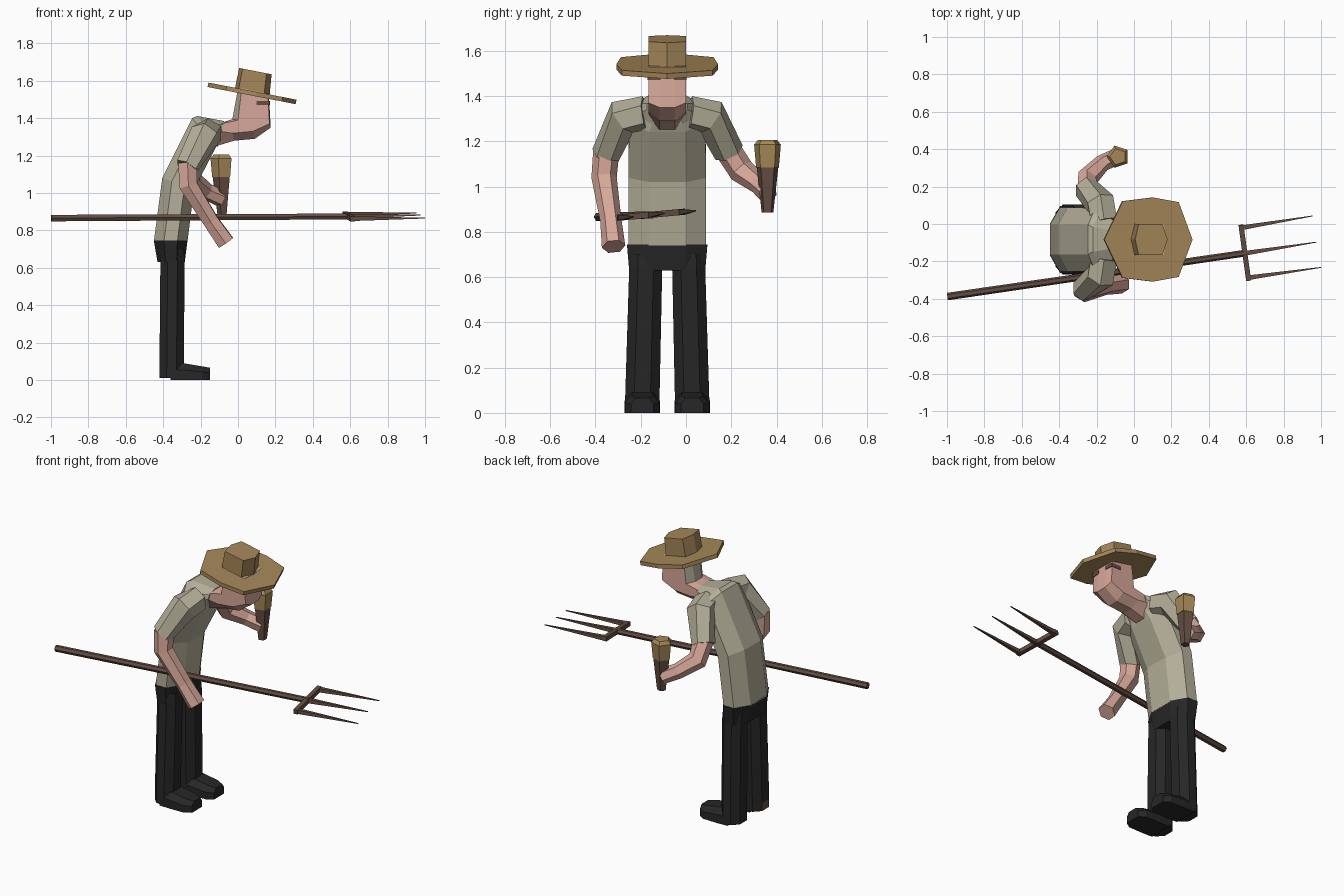
import bpy, bmesh, math
from mathutils import Vector, Matrix

if "Cube" in bpy.data.objects:
    bpy.data.objects.remove(bpy.data.objects["Cube"])


def material(name, r, g, b):
    m = bpy.data.materials.new(name)
    m.diffuse_color = (r, g, b, 1)
    m.use_nodes = True
    m.node_tree.nodes["Principled BSDF"].inputs["Base Color"].default_value = m.diffuse_color
    return m


SHIRT = material("shirt_grey", 0.46, 0.43, 0.32)
SKIN = material("skin_pink", 0.68, 0.39, 0.32)
STRAW = material("straw", 0.38, 0.245, 0.10)
WOOD = material("wood_brown", 0.125, 0.075, 0.055)
CLOTH = material("trouser_black", 0.02, 0.02, 0.02)
CY = -0.083  # body centre line


def loft(name, rings, mats, rule=None, matrix=None):
    """Skin a list of equal-length point rings and cap both ends."""
    bm = bmesh.new()
    vs = [[bm.verts.new(p) for p in ring] for ring in rings]
    n = len(vs[0])
    for a, b in zip(vs, vs[1:]):
        for i in range(n):
            j = (i + 1) % n
            bm.faces.new((a[i], a[j], b[j], b[i]))
    bm.faces.new(vs[0])
    bm.faces.new(vs[-1])
    bmesh.ops.recalc_face_normals(bm, faces=bm.faces)
    if matrix:
        bm.transform(matrix)
    bm.normal_update()
    if rule:
        for f in bm.faces:
            f.material_index = rule(f)
    me = bpy.data.meshes.new(name)
    bm.to_mesh(me)
    bm.free()
    for m in mats:
        me.materials.append(m)
    ob = bpy.data.objects.new(name, me)
    bpy.context.collection.objects.link(ob)
    return ob


def tube(name, path, mat, sides=6, ref=(1, 0, 0)):
    """Tube through (x, y, z, radius) points."""
    pts = [Vector(p[:3]) for p in path]
    rings = []
    for i, p in enumerate(pts):
        t = Vector((0, 0, 0))
        if i > 0:
            t += (p - pts[i - 1]).normalized()
        if i < len(pts) - 1:
            t += (pts[i + 1] - p).normalized()
        t.normalize()
        u = Vector(ref)
        u = (u - u.dot(t) * t).normalized()
        v = t.cross(u)
        angs = [2 * math.pi * (k + 0.5) / sides for k in range(sides)]
        rings.append([p + path[i][3] * (math.cos(a) * u + math.sin(a) * v) for a in angs])
    return loft(name, rings, [mat])


def slab(back, front, hw, cy=CY):
    """Eight-sided body section between a back and a front (x, z) point."""
    shape = [(0, -.47), (0, .47), (.3, 1), (.7, 1), (1, .47), (1, -.47), (.7, -1), (.3, -1)]
    return [(back[0] + s * (front[0] - back[0]), cy + w * hw,
             back[1] + s * (front[1] - back[1])) for s, w in shape]


# Torso, leaning forward
loft("shirt", [slab((-.45, .74), (-.27, .74), .172),
               slab((-.405, 1.08), (-.235, 1.02), .172),
               slab((-.245, 1.40), (-.12, 1.24), .168),
               slab((-.22, 1.412), (-.105, 1.275), .14),
               slab((-.075, 1.385), (-.09, 1.32), .09)], [SHIRT])

# Trousers and boots
loft("trouser_seat", [slab((-.43, .63), (-.285, .63), .168),
                      slab((-.45, .745), (-.27, .745), .178)], [CLOTH])
for side, label in ((-1, "right"), (1, "left")):
    y0, y1 = CY + side * .11, CY + side * .095
    heel = (lambda f: int(f.normal.x < -.9 and f.calc_center_median().z < .06)) if side < 0 else None
    loft(label + "_leg", [slab((-.42, .01), (-.29, .01), .076, y0),
                          slab((-.42, .06), (-.29, .06), .076, y0),
                          slab((-.415, .64), (-.285, .64), .073, y1),
                          slab((-.42, .70), (-.29, .70), .07, y1)], [CLOTH, WOOD], heel)
    sole = [(-.36, .075, .09), (-.29, .078, .09), (-.19, .076, .073), (-.15, .05, .066)]
    loft(label + "_boot", [[(x, y0 - w, 0), (x, y0 + w, 0), (x, y0 + w, h * .6),
                            (x, y0 + w * .6, h), (x, y0 - w * .6, h), (x, y0 - w, h * .6)]
                           for x, w, h in sole], [CLOTH])

# Head and neck: side profiles lofted across the width, hair at the back
outer = [(-.09, 1.37), (0, 1.39), (.02, 1.56), (.16, 1.53), (.168, 1.37),
         (.08, 1.33), (-.03, 1.32), (-.10, 1.33)]
inner = [(-.09, 1.375), (-.03, 1.395), (0, 1.56), (.165, 1.53), (.175, 1.35),
         (.09, 1.29), (-.02, 1.28), (-.12, 1.25)]
loft("head", [[(x, CY + y, z) for x, z in prof] for y, prof in
              ((-.083, outer), (-.035, inner), (.035, inner), (.083, outer))],
     [SKIN, SHIRT],
     lambda f: int(f.normal.x < -.5 and f.calc_center_median().z > 1.41))

# Neck opening
loft("neck_opening", [[(x, CY - .055, 1.335), (x, CY + .055, 1.335), (x - .02, CY, 1.25)]
                      for x in (-.15, -.088)], [SKIN])

# Eyes
for side, label in ((-1, "right"), (1, "left")):
    a, b = CY + side * .03, CY + side * .086
    loft(label + "_eye", [[(.10, a, z), (.171, a, z), (.168, b, z), (.10, b, z)]
                          for z in (1.47, 1.493)], [WOOD])

# Straw hat, tilted forward
tilt = Matrix.Translation((.075, CY, 1.533)) @ Matrix.Rotation(math.radians(11), 4, 'Y')
half = [(-.24, 0), (-.14, .205), (.025, .225), (.165, .2), (.24, 0)]
brim = half + [(x, -y) for x, y in half[3:0:-1]]
loft("hat_brim", [[(x, y, z) for x, y in brim] for z in (-.012, .012)], [STRAW], None, tilt)
crown = [(-.095, 0), (-.075, .083), (.065, .083), (.095, 0), (.065, -.083), (-.075, -.083)]
loft("hat_crown", [[(x * s + dx, y, z) for x, y in crown]
                   for z, s, dx in ((0, 1, 0), (.12, .93, -.005))], [STRAW], None, tilt)

# Right arm, hanging forward
tube("right_sleeve", [(-.16, -.18, 1.32, .08), (-.18, -.28, 1.305, .083),
                      (-.275, -.355, 1.14, .064)], SHIRT)
tube("right_forearm", [(-.27, -.352, 1.16, .058), (-.265, -.362, 1.04, .056),
                       (-.145, -.332, .85, .047), (-.065, -.32, .735, .052)], SKIN)

# Left arm, bent to hold the torch
tube("left_sleeve", [(-.16, .015, 1.32, .08), (-.18, .11, 1.305, .083),
                     (-.255, .19, 1.15, .068)], SHIRT)
tube("left_forearm", [(-.25, .18, 1.17, .058), (-.25, .245, 1.07, .058),
                      (-.17, .325, 1.01, .046), (-.09, .362, .97, .045)], SKIN)

# Torch
tube("torch_handle", [(-.083, .36, .885, .027), (-.085, .36, 1.10, .052)], WOOD, 5)
tube("torch_head", [(-.085, .36, 1.085, .053), (-.085, .36, 1.185, .062),
                    (-.085, .36, 1.205, .045)], STRAW, 5)

# Pitchfork
up = (0, 0, 1)
tube("fork_handle", [(-.998, -.388, .866, .02), (.60, -.155, .875, .018)], WOOD, 6, up)
tube("fork_crossbar", [(.572, -.005, .889, .019), (.613, -.303, .862, .019)], WOOD, 4, up)
for i, (base, tip) in enumerate((((.575, -.02, .887), (.955, .043, .893)),
                                 ((.59, -.157, .875), (.975, -.097, .882)),
                                 ((.605, -.288, .863), (1.0, -.232, .866)))):
    tube("fork_tine_%d" % (i + 1), [base + (.018,), tip + (.003,)], WOOD, 4, up)
